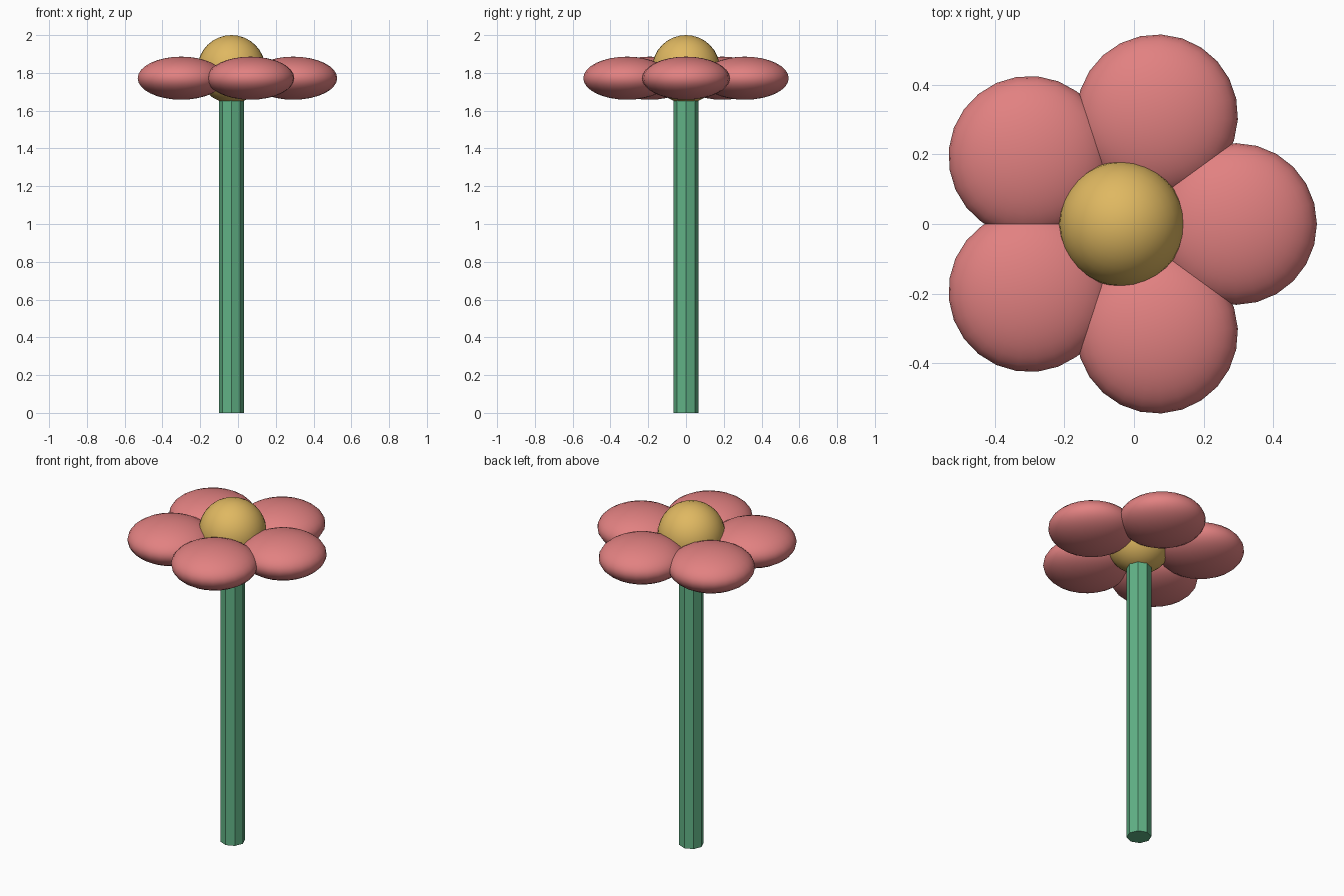
import bpy
import math

if "Cube" in bpy.data.objects:
    bpy.data.objects.remove(bpy.data.objects["Cube"], do_unlink=True)


def make_material(name, rgb):
    mat = bpy.data.materials.new(name)
    mat.use_nodes = True
    mat.diffuse_color = (*rgb, 1)
    mat.node_tree.nodes["Principled BSDF"].inputs["Base Color"].default_value = (*rgb, 1)
    return mat


def finish(name, mat):
    obj = bpy.context.object
    obj.name = name
    obj.data.materials.append(mat)
    bpy.ops.object.shade_smooth_by_angle(angle=math.radians(40))
    return obj


pink = make_material("petal pink", (0.76, 0.22, 0.22))
gold = make_material("centre gold", (0.74, 0.48, 0.12))
green = make_material("stem green", (0.12, 0.45, 0.24))

AXIS_X = -0.035       # the stem and flower centre share this axis
PETAL_COUNT = 5
PETAL_RING = 0.328

# Stem: an eight-sided rod reaching into the flower centre
STEM_TOP = 1.72
bpy.ops.mesh.primitive_cylinder_add(vertices=8, radius=0.066, depth=STEM_TOP,
                                    location=(AXIS_X, 0, STEM_TOP / 2))
finish("stem", green)

# Flower centre
bpy.ops.mesh.primitive_uv_sphere_add(segments=32, ring_count=16, radius=0.18,
                                     location=(AXIS_X, 0, 1.82))
finish("flower_centre", gold)

# Petals: flattened spheres in a ring
for i in range(PETAL_COUNT):
    angle = math.tau * i / PETAL_COUNT
    bpy.ops.mesh.primitive_uv_sphere_add(
        segments=24, ring_count=16, radius=1,
        location=(AXIS_X + PETAL_RING * math.cos(angle),
                  PETAL_RING * math.sin(angle), 1.772),
        rotation=(0, 0, angle))
    bpy.context.object.scale = (0.232, 0.232, 0.114)
    finish(f"petal_{i + 1}", pink)
